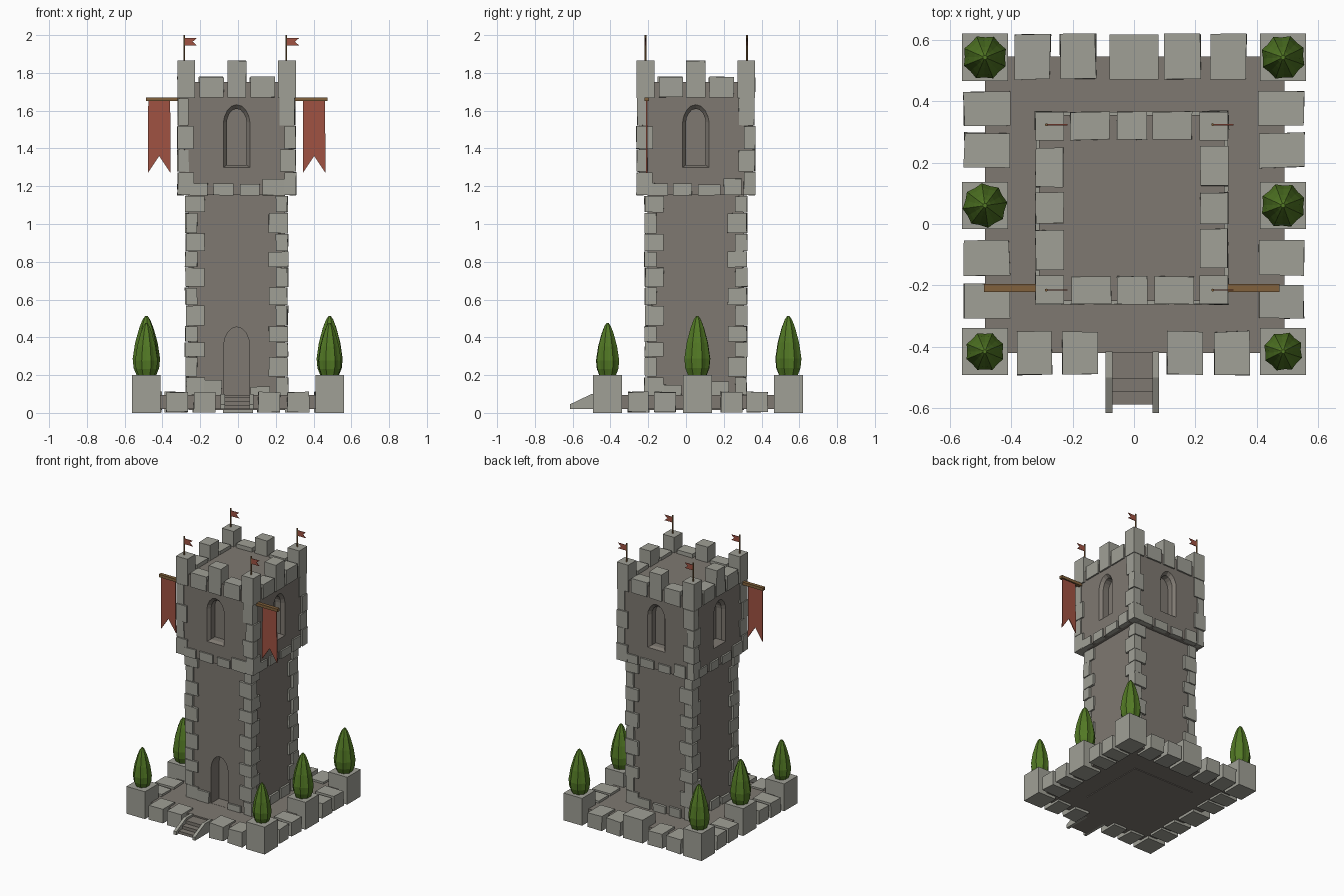
import bpy, bmesh, math, random
from mathutils import Matrix, Vector

random.seed(4)
if "Cube" in bpy.data.objects:
    bpy.data.objects.remove(bpy.data.objects["Cube"], do_unlink=True)


def material(name, rgb):
    m = bpy.data.materials.new(name)
    m.use_nodes = True
    m.diffuse_color = (*rgb, 1)
    m.node_tree.nodes["Principled BSDF"].inputs["Base Color"].default_value = (*rgb, 1)
    return m


WALL = material("wall grey", (0.21, 0.19, 0.165))
STONE = material("light stone", (0.35, 0.35, 0.305))
RED = material("cloth red", (0.35, 0.085, 0.055))
WOOD = material("wood brown", (0.22, 0.12, 0.045))
GREEN = material("leaf green", (0.085, 0.19, 0.018))
CX, CY = -0.007, 0.052  # tower axis


def finish(name, bm, mat):
    bmesh.ops.recalc_face_normals(bm, faces=bm.faces)
    mesh = bpy.data.meshes.new(name)
    bm.to_mesh(mesh)
    bm.free()
    mesh.materials.append(mat)
    obj = bpy.data.objects.new(name, mesh)
    bpy.context.collection.objects.link(obj)
    return obj


def box(bm, x, y, z, jitter=0.0):
    """Box from three (low, high) ranges, optionally roughened."""
    verts = bmesh.ops.create_cube(bm, size=1)["verts"]
    for v in verts:
        for i, (a, b) in enumerate((x, y, z)):
            v.co[i] = (a + b) / 2 + v.co[i] * (b - a) + random.uniform(-jitter, jitter)
    return verts


def prism(bm, loops):
    """Closed solid through matching point loops."""
    rings = [[bm.verts.new(p) for p in loop] for loop in loops]
    n = len(rings[0])
    for a, b in zip(rings, rings[1:]):
        for i in range(n):
            j = (i + 1) % n
            bm.faces.new((a[i], a[j], b[j], b[i]))
    bm.faces.new(rings[0])
    bm.faces.new(rings[-1][::-1])


def turn(bm, verts, k):
    """Place side geometry (outward = -y) on wall k of the tower."""
    mat = Matrix.Translation((CX, CY, 0)) @ Matrix.Rotation(k * math.pi / 2, 4, 'Z')
    bmesh.ops.transform(bm, matrix=mat, verts=verts)


def arch(w, z0, z1, y):
    spring = z1 - 1.35 * w
    curve = [(w * math.cos(a), y, spring + 1.35 * w * math.sin(a) ** 1.15)
             for a in (math.pi * i / 8 for i in range(9))]
    return [(-w, y, z0), (w, y, z0)] + curve


def carve(obj, cutter):
    mod = obj.modifiers.new("carve", 'BOOLEAN')
    mod.object, mod.operation, mod.solver = cutter, 'DIFFERENCE', 'EXACT'
    mesh = bpy.data.meshes.new_from_object(
        obj.evaluated_get(bpy.context.evaluated_depsgraph_get()))
    obj.modifiers.clear()
    obj.data = mesh
    bpy.data.objects.remove(cutter, do_unlink=True)


# Platform
bm = bmesh.new()
box(bm, (-0.485, 0.49), (-0.42, 0.545), (0.02, 0.095))
finish("platform", bm, WALL)

# Platform edge stones
bm = bmesh.new()
for x in (-0.325, -0.175, 0.165, 0.32):
    box(bm, (x - 0.057, x + 0.057), (-0.49, -0.35), (0.004, 0.11), 0.003)
for x in (-0.33, -0.183, 0.158, 0.308):
    box(bm, (x - 0.058, x + 0.058), (0.47, 0.617), (0.004, 0.11), 0.003)
box(bm, (-0.08, 0.08), (0.47, 0.617), (0, 0.17))
for s in (-1, 1):
    for y in (-0.252, -0.11, 0.24, 0.375):
        x = sorted((s * 0.405, s * 0.553))
        box(bm, x, (y - 0.056, y + 0.056), (0.004, 0.11), 0.003)
finish("edge_stones", bm, STONE)

# Planter pedestals and trees
PLANTS = [(s * 0.485, y, h) for s in (-1, 1)
          for y, h in ((-0.415, 0.275), (0.06, 0.312), (0.542, 0.312))]
bm = bmesh.new()
for x, y, h in PLANTS:
    box(bm, (x - 0.075, x + 0.075), (y - 0.077, y + 0.077), (0, 0.2))
finish("pedestals", bm, STONE)

bm = bmesh.new()
TREE = [(0, 0.72), (0.12, 0.93), (0.28, 1), (0.55, 0.82), (0.8, 0.52), (0.94, 0.28), (1, 0.1)]
for x, y, h in PLANTS:
    r, spin = 0.235 * h, random.uniform(0, 1)
    loops = []
    for t, k in TREE:
        loops.append([(x + r * k * (0.89 if i % 2 else 1) * math.cos(spin + i * math.pi / 8),
                       y + r * k * (0.89 if i % 2 else 1) * math.sin(spin + i * math.pi / 8),
                       0.2 + t * h) for i in range(16)])
    prism(bm, loops)
finish("trees", bm, GREEN)

# Lower shaft with door recess
bm = bmesh.new()
box(bm, (CX - 0.255, CX + 0.255), (CY - 0.255, CY + 0.255), (0.015, 1.17))
shaft = finish("lower_shaft", bm, WALL)
bm = bmesh.new()
prism(bm, [arch(0.068, 0.096, 0.455, -0.3), arch(0.068, 0.096, 0.455, -0.165)])
turn(bm, bm.verts, 0)
carve(shaft, finish("door_cutter", bm, WALL))

# Upper chamber with arched windows on every side
bm = bmesh.new()
box(bm, (CX - 0.302, CX + 0.302), (CY - 0.302, CY + 0.302), (1.155, 1.752))
chamber = finish("upper_chamber", bm, WALL)
bm = bmesh.new()
for k in range(4):
    old = set(bm.verts)
    prism(bm, [arch(0.07, 1.3, 1.632, -0.33), arch(0.07, 1.3, 1.632, -0.302),
               arch(0.052, 1.312, 1.61, -0.28), arch(0.052, 1.312, 1.61, -0.235)])
    turn(bm, [v for v in bm.verts if v not in old], k)
carve(chamber, finish("window_cutter", bm, WALL))


# Corner stones, alternating long and short on each face
def quoins(name, half, levels, long, short):
    bm = bmesh.new()
    for sx in (-1, 1):
        for sy in (-1, 1):
            for i, (z0, z1) in enumerate(zip(levels, levels[1:])):
                lx, ly = (long, short) if (i + (sx * sy > 0)) % 2 else (short, long)
                o = half + random.uniform(-0.004, 0.004)
                x = sorted((CX + sx * o, CX + sx * (half - lx)))
                y = sorted((CY + sy * o, CY + sy * (half - ly)))
                box(bm, x, y, (z0 + 0.002, z1 - 0.002), 0.002)
    return finish(name, bm, STONE)


quoins("shaft_corner_stones", 0.27,
       [0.095, 0.19, 0.295, 0.375, 0.46, 0.57, 0.665, 0.77, 0.855, 0.95, 1.06, 1.15], 0.1, 0.062)
quoins("chamber_corner_stones", 0.312, [1.152, 1.275, 1.395, 1.52, 1.668], 0.085, 0.058)

# Stone courses at the foot of the shaft and the chamber
bm = bmesh.new()
for k in range(4):
    for u in ((-0.125, 0.125) if k == 0 else (-0.125, 0, 0.125)):
        w, top = random.uniform(0.045, 0.056), random.uniform(0.135, 0.175)
        turn(bm, box(bm, (u - w, u + w), (-0.27, -0.23), (0.09, top), 0.002), k)
    for u, top in ((-0.2, 1.215), (-0.07, 1.215), (0.07, 1.21), (0.195, 1.24)):
        w = random.uniform(0.045, 0.06)
        turn(bm, box(bm, (u - w, u + w), (-0.313, -0.28), (1.152, top), 0.002), k)
finish("course_stones", bm, STONE)

# Battlements
bm = bmesh.new()
for k in range(4):
    turn(bm, box(bm, (-0.313, -0.22), (-0.313, -0.22), (1.668, 1.865)), k)
    for u, w, top in ((-0.132, 0.064, 1.775), (0, 0.05, 1.865), (0.137, 0.065, 1.78)):
        turn(bm, box(bm, (u - w, u + w), (-0.313, -0.222), (1.67, top), 0.002), k)
finish("battlements", bm, STONE)

# Stairs between sloped side walls
bm = bmesh.new()
for y, top in ((-0.587, 0.04), (-0.545, 0.062), (-0.503, 0.085)):
    box(bm, (-0.075, 0.065), (y, -0.41), (0.02, top))
finish("stairs", bm, WALL)
bm = bmesh.new()
SLOPE = [(-0.615, 0.02), (-0.615, 0.045), (-0.5, 0.1), (-0.415, 0.1), (-0.415, 0.02)]
for x in (-0.092, 0.06):
    prism(bm, [[(x + d, y, z) for y, z in SLOPE] for d in (0, 0.022)])
finish("stair_side_walls", bm, STONE)

# Corner flags on poles
poles, flags = bmesh.new(), bmesh.new()
for x in (-0.285, 0.256):
    for y in (-0.215, 0.323):
        bmesh.ops.create_cone(poles, cap_ends=True, segments=6, radius1=0.005, radius2=0.005,
                              depth=0.15, matrix=Matrix.Translation((x, y, 1.925)))
        cloth = [(0, 1.945), (0.068, 1.945), (0.045, 1.965), (0.068, 1.985), (0, 1.985)]
        prism(flags, [[(x + u, y + d, z) for u, z in cloth] for d in (-0.002, 0.002)])
finish("flag_poles", poles, WOOD)
finish("flags", flags, RED)

# Hanging side banners
rods, banners = bmesh.new(), bmesh.new()
for s in (-1, 1):
    x0 = CX + s * 0.41
    box(rods, sorted((CX + s * 0.29, CX + s * 0.481)), (-0.221, -0.195), (1.65, 1.671))
    cloth = [(-0.058, 1.652), (0.058, 1.652), (0.06, 1.27), (0, 1.36), (-0.06, 1.27)]
    prism(banners, [[(x0 + u, -0.208 + d, z) for u, z in cloth] for d in (-0.003, 0.003)])
finish("banner_rods", rods, WOOD)
finish("banners", banners, RED)
